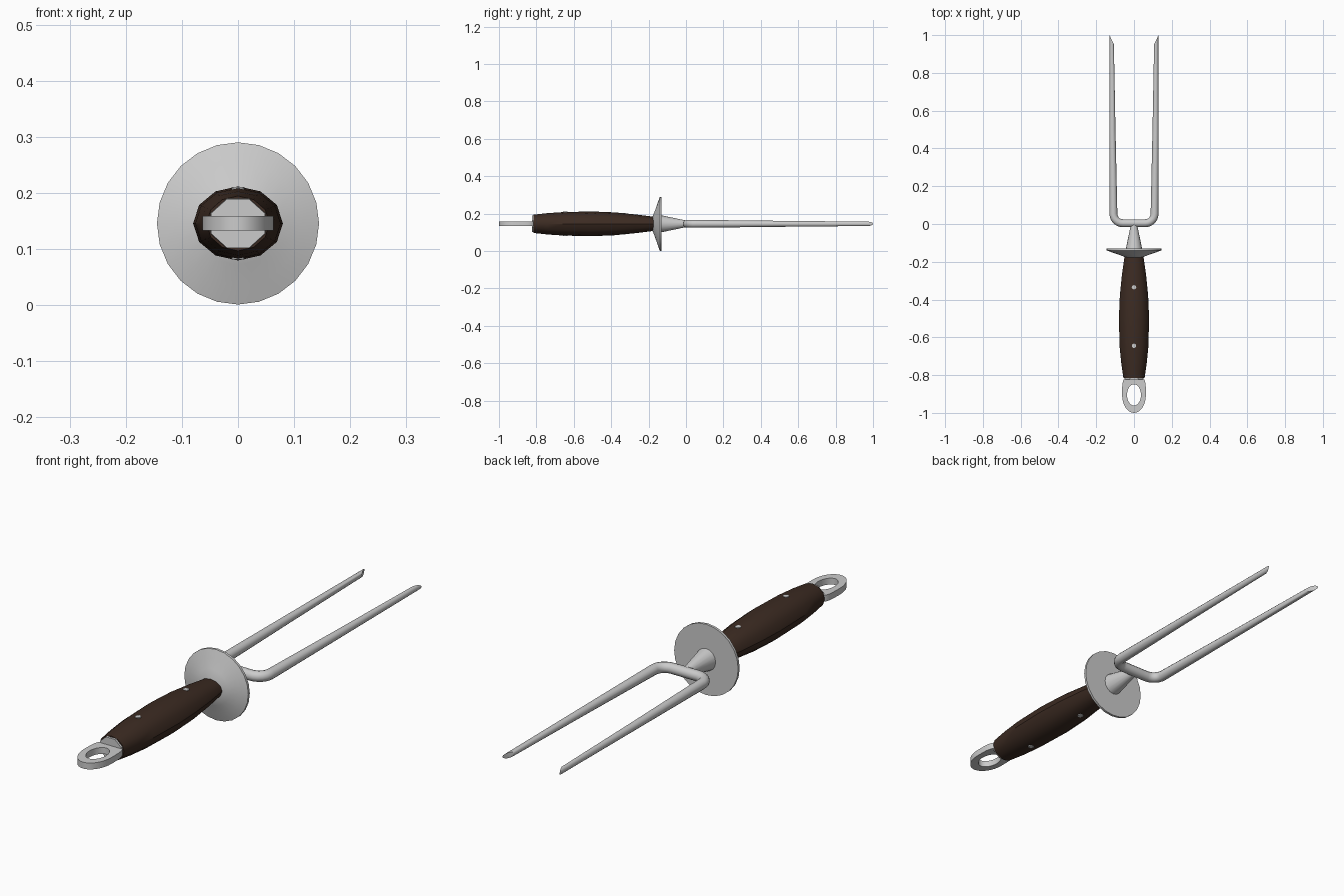
import bpy, bmesh, math
from mathutils import Vector

cube = bpy.data.objects.get("Cube")
if cube:
    bpy.data.objects.remove(cube, do_unlink=True)

Z = 0.1455  # height of the long axis


def material(name, color, rough, metal):
    m = bpy.data.materials.new(name)
    m.use_nodes = True
    m.diffuse_color = (*color, 1)
    node = m.node_tree.nodes["Principled BSDF"]
    node.inputs["Base Color"].default_value = (*color, 1)
    node.inputs["Roughness"].default_value = rough
    node.inputs["Metallic"].default_value = metal
    return m


steel = material("steel", (0.6, 0.6, 0.6), 0.5, 0.0)
wood = material("dark wood", (0.045, 0.024, 0.016), 0.6, 0.0)


def build(name, rings, mat, angle=35, closed=False):
    """Skin a list of point rings; cap the ends unless the rings form a loop."""
    bm = bmesh.new()
    loops = [[bm.verts.new(p) for p in ring] for ring in rings]
    pairs = list(zip(loops, loops[1:]))
    if closed:
        pairs.append((loops[-1], loops[0]))
    else:
        bm.faces.new(loops[0])
        bm.faces.new(loops[-1])
    for a, b in pairs:
        n = len(a)
        for i in range(n):
            j = (i + 1) % n
            bm.faces.new((a[i], a[j], b[j], b[i]))
    bmesh.ops.recalc_face_normals(bm, faces=bm.faces)
    mesh = bpy.data.meshes.new(name)
    bm.to_mesh(mesh)
    bm.free()
    mesh.materials.append(mat)
    ob = bpy.data.objects.new(name, mesh)
    bpy.context.collection.objects.link(ob)
    bpy.ops.object.select_all(action='DESELECT')
    ob.select_set(True)
    bpy.context.view_layer.objects.active = ob
    bpy.ops.object.shade_smooth_by_angle(angle=math.radians(angle))
    return ob


def turned(name, profile, sides, mat, angle=35, phase=0.0):
    """Oval sections (y, x radius, z radius) along the long axis."""
    turns = [2 * math.pi * (i + phase) / sides for i in range(sides)]
    rings = [[(rx * math.cos(t), y, Z + rz * math.sin(t)) for t in turns]
             for y, rx, rz in profile]
    return build(name, rings, mat, angle)


# Wooden grip, its end cap, the guard and the neck
turned("handle", [(-0.815, 0.056, 0.049), (-0.74, 0.067, 0.057),
                  (-0.65, 0.076, 0.063), (-0.5, 0.08, 0.066),
                  (-0.38, 0.075, 0.061), (-0.27, 0.064, 0.05),
                  (-0.165, 0.049, 0.037)], 12, wood)
turned("end_cap", [(-0.823, 0.052, 0.047), (-0.8, 0.054, 0.049)], 8, steel, 20, 0.5)
turned("guard", [(-0.178, 0.04, 0.04), (-0.165, 0.073, 0.073),
                 (-0.152, 0.111, 0.111), (-0.14, 0.1445, 0.1445),
                 (-0.13, 0.1445, 0.1445)], 24, steel)
turned("neck", [(-0.135, 0.044, 0.046), (-0.02, 0.02, 0.022),
                (0.005, 0.015, 0.017)], 16, steel)

# Hanging loop: rounded bottom, squared shoulder, oval hole
outer, inner = [], []
for i in range(32):
    t = 2 * math.pi * i / 32
    c, s = math.cos(t), math.sin(t)
    inner.append((0.037 * c, -0.905 + 0.056 * s))
    if s > 0:
        outer.append((math.copysign(0.063 * abs(c) ** 0.5, c), -0.905 + 0.1 * s ** 0.5))
    else:
        outer.append((0.063 * c, -0.905 + 0.095 * s))
build("hanging_loop",
      [[(x, y, Z + h) for x, y in outline]
       for outline, h in ((outer, -0.013), (outer, 0.013), (inner, 0.013), (inner, -0.013))],
      steel, 35, closed=True)

# Two-pronged fork: one tapering bar bent into a U, tips cut at a slant
half = [(Vector((0.03, 0.004)), 0.021)]
for i in range(7):
    t = math.pi / 2 * i / 6
    half.append((Vector((0.059 + 0.05 * math.sin(t), 0.054 - 0.05 * math.cos(t))), 0.021))
half += [(Vector((0.114, 0.5)), 0.016), (Vector((0.118, 0.975)), 0.0115)]
path = [(Vector((-p.x, p.y)), r) for p, r in reversed(half)] + half
rings = []
for k, (p, r) in enumerate(path):
    before = path[max(k - 1, 0)][0]
    after = path[min(k + 1, len(path) - 1)][0]
    d = (after - before).normalized()
    side = Vector((d.y, -d.x))
    slant = 0.025 if k in (0, len(path) - 1) else 0
    ring = []
    for i in range(12):
        t = 2 * math.pi * i / 12
        q = p + side * r * math.cos(t)
        ring.append((q.x, q.y + slant * math.cos(t), Z + r * math.sin(t)))
    rings.append(ring)
build("fork_prongs", rings, steel, 40)

# Rivets pinned right through the grip
for name, y, reach in (("front_rivet", -0.645, 0.0645), ("rear_rivet", -0.335, 0.0575)):
    turns = [2 * math.pi * i / 8 for i in range(8)]
    build(name, [[(0.012 * math.cos(t), y + 0.012 * math.sin(t), Z + h) for t in turns]
                 for h in (-reach, reach)], steel)
